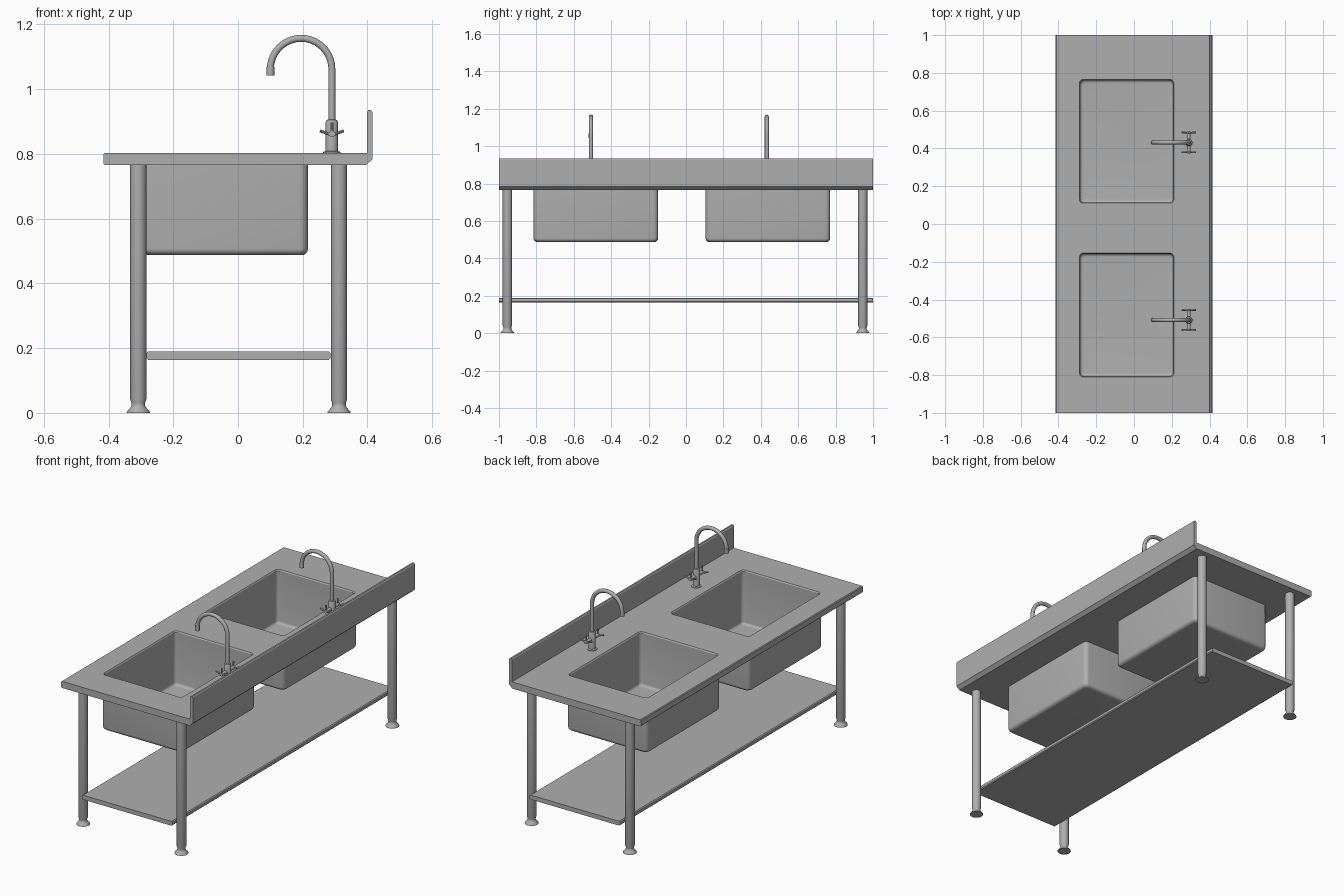
import bpy, bmesh, math
from mathutils import Vector

if "Cube" in bpy.data.objects:
    bpy.data.objects.remove(bpy.data.objects["Cube"])

steel = bpy.data.materials.new("brushed_steel")
steel.diffuse_color = (0.43, 0.43, 0.43, 1)
steel.use_nodes = True
steel.node_tree.nodes["Principled BSDF"].inputs["Base Color"].default_value = steel.diffuse_color


def finish(name, bm):
    bmesh.ops.recalc_face_normals(bm, faces=bm.faces)
    me = bpy.data.meshes.new(name)
    bm.to_mesh(me)
    bm.free()
    me.materials.append(steel)
    ob = bpy.data.objects.new(name, me)
    bpy.context.collection.objects.link(ob)
    bpy.ops.object.select_all(action='DESELECT')
    bpy.context.view_layer.objects.active = ob
    ob.select_set(True)
    bpy.ops.object.shade_smooth_by_angle(angle=math.radians(35))
    return ob


def loft(name, rings):
    """Skin a list of equal-length closed rings and cap both ends."""
    bm = bmesh.new()
    vr = [[bm.verts.new(p) for p in r] for r in rings]
    n = len(vr[0])
    for a, b in zip(vr, vr[1:]):
        for i in range(n):
            j = (i + 1) % n
            bm.faces.new((a[i], a[j], b[j], b[i]))
    bm.faces.new(vr[0])
    bm.faces.new(vr[-1])
    return finish(name, bm)


def rounded_rect(cx, cy, hx, hy, r, z, seg=5):
    pts = []
    for k, (sx, sy) in enumerate(((1, 1), (-1, 1), (-1, -1), (1, -1))):
        for i in range(seg + 1):
            a = math.pi / 2 * (k + i / seg)
            pts.append((cx + sx * (hx - r) + r * math.cos(a),
                        cy + sy * (hy - r) + r * math.sin(a), z))
    return pts


def turned(name, x, y, profile, n=24):
    """Upright round part from (radius, z) pairs."""
    return loft(name, [[(x + r * math.cos(2 * math.pi * i / n),
                         y + r * math.sin(2 * math.pi * i / n), z)
                        for i in range(n)] for r, z in profile])


def tube(name, path, r, n=14):
    """Round tube along a path."""
    pts = [Vector(p) for p in path]
    rings = []
    ref = None
    for i, p in enumerate(pts):
        t = (pts[min(i + 1, len(pts) - 1)] - pts[max(i - 1, 0)]).normalized()
        if ref is None:
            ref = Vector((0, 1, 0)) if abs(t.y) < 0.9 else Vector((1, 0, 0))
        u = (ref - t * ref.dot(t)).normalized()
        v = t.cross(u)
        rings.append([p + r * (math.cos(2 * math.pi * k / n) * u +
                               math.sin(2 * math.pi * k / n) * v) for k in range(n)])
    return loft(name, rings)


# Worktop and backsplash: one folded profile swept along y, flat shaded
profile = [(-0.411, 0.765), (0.395, 0.765), (0.415, 0.783), (0.415, 0.929),
           (0.411, 0.935), (0.402, 0.935), (0.398, 0.929), (0.398, 0.803),
           (-0.411, 0.803), (-0.415, 0.799), (-0.415, 0.769)]
worktop = loft("worktop", [[(x, y, z) for x, z in profile] for y in (-1, 1)])
bpy.ops.object.shade_flat()

# Basins, with matching openings in the worktop
BX = -0.039
for side, cy in (("rear", 0.438), ("front", -0.482)):
    cutter = loft(side + "_opening_cutter", [
        rounded_rect(BX, cy, hx, hy, 0.02, z)
        for hx, hy, z in ((0.246, 0.324, 0.70), (0.246, 0.324, 0.797), (0.252, 0.330, 0.806))])
    bpy.ops.object.shade_flat()
    cutter.hide_render = True
    cutter.hide_viewport = True
    mod = worktop.modifiers.new(side + "_opening", 'BOOLEAN')
    mod.operation = 'DIFFERENCE'
    mod.solver = 'EXACT'
    mod.object = cutter

    steps = [math.pi / 2 * i / 5 for i in range(6)]
    rings = []
    for a in steps:                      # outside, bottom to top
        d = 0.02 * (1 - math.sin(a))
        rings.append(rounded_rect(BX, cy, 0.255 - d, 0.333 - d, 0.025, 0.507 - 0.02 * math.cos(a)))
    rings.append(rounded_rect(BX, cy, 0.255, 0.333, 0.025, 0.767))
    rings.append(rounded_rect(BX, cy, 0.246, 0.324, 0.02, 0.767))
    for a in reversed(steps):            # inside, top to bottom
        d = 0.015 * (1 - math.sin(a))
        rings.append(rounded_rect(BX, cy, 0.246 - d, 0.324 - d, 0.02, 0.511 - 0.015 * math.cos(a)))
    loft(side + "_basin", rings)

# Legs with flared feet
for xn, x in (("left", -0.308), ("right", 0.312)):
    for yn, y in (("front", -0.955), ("rear", 0.945)):
        turned(f"{yn}_{xn}_leg", x, y,
               [(0.036, 0), (0.035, 0.004), (0.026, 0.014), (0.021, 0.022),
                (0.021, 0.03), (0.025, 0.042), (0.025, 0.767)])

# Lower shelf with softened long edges
shelf = [(-0.278, 0.164), (0.281, 0.164), (0.286, 0.169), (0.286, 0.184),
         (0.281, 0.189), (-0.278, 0.189), (-0.283, 0.184), (-0.283, 0.169)]
loft("lower_shelf", [[(x, y, z) for x, z in shelf] for y in (-1, 1)])

# Taps
FX = 0.29
for side, fy in (("rear", 0.432), ("front", -0.508)):
    turned(side + "_tap_body", FX, fy,
           [(0.027, 0.802), (0.027, 0.806), (0.019, 0.809), (0.019, 0.898),
            (0.016, 0.904), (0.012, 0.906)])
    # Gooseneck spout and its tip
    arc = [(0.195 + 0.095 * math.cos(math.pi * i / 20), fy,
            1.062 + 0.095 * math.sin(math.pi * i / 20)) for i in range(21)]
    tube(side + "_spout", [(FX, fy, 0.89)] + arc + [(0.1, fy, 1.05)], 0.011)
    turned(side + "_spout_tip", 0.1, fy, [(0.012, 1.042), (0.012, 1.068)], 16)
    # Handle spindle and three-pronged handles
    hz = 0.862
    tube(side + "_handle_spindle", [(FX, fy - 0.058, hz), (FX, fy + 0.058, hz)], 0.010)
    for hn, s in (("near", -1), ("far", 1)):
        for k, deg in enumerate((20, 90, 160)):
            a = math.radians(deg)
            tube(f"{side}_{hn}_handle_prong_{k + 1}",
                 [(FX, fy + s * 0.051, hz - 0.004),
                  (FX + 0.039 * math.cos(a), fy + s * 0.053, hz - 0.004 + 0.039 * math.sin(a))],
                 0.0045, 8)
